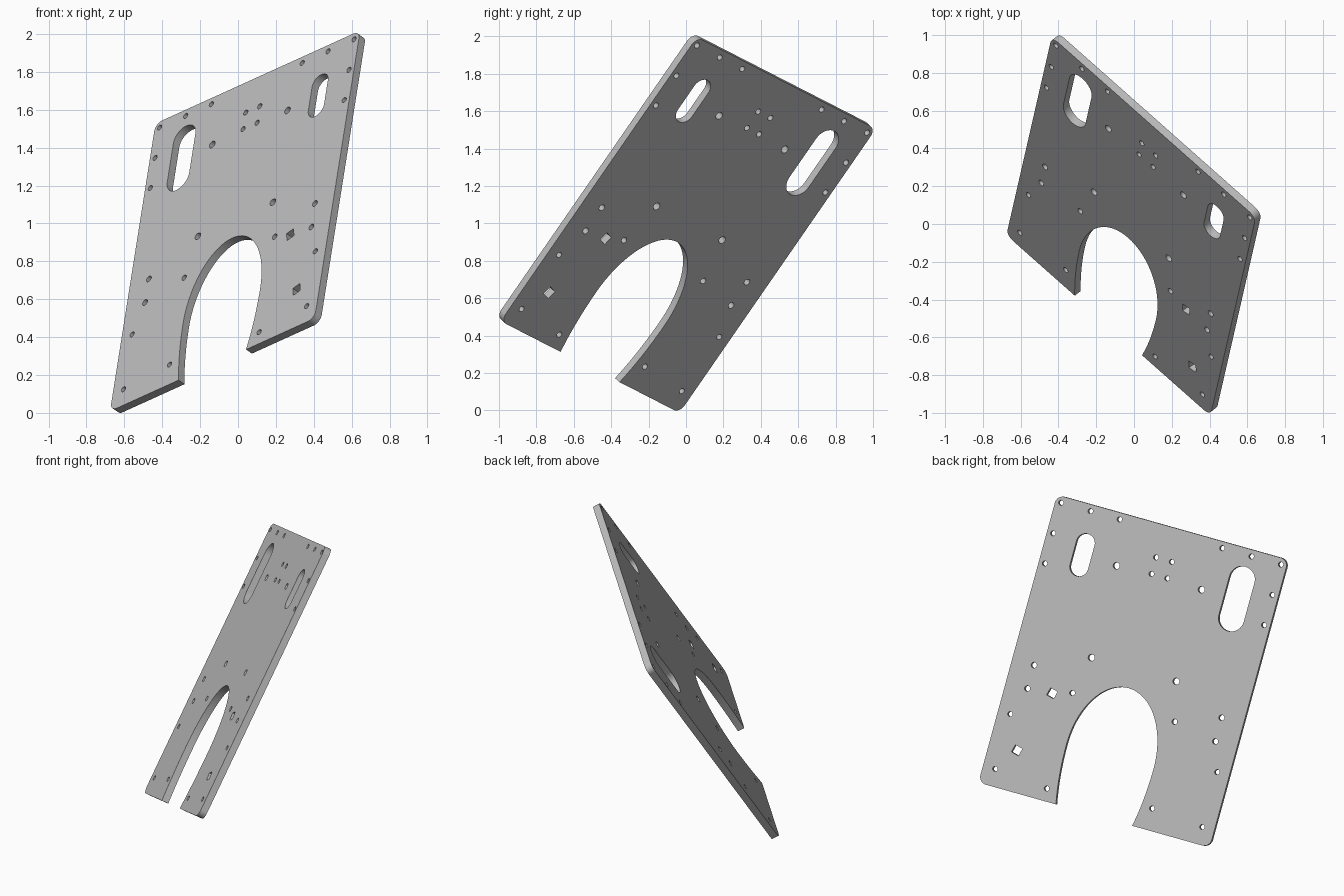
import bpy, bmesh, math
from mathutils import Vector, Matrix

if "Cube" in bpy.data.objects:
    bpy.data.objects.remove(bpy.data.objects["Cube"])

W, H, R, T = 0.762, 0.931, 0.05, 0.045     # half width, half height, corner radius, thickness

def arc(cx, cy, rx, ry, a0, a1, n):
    return [(cx + rx * math.cos(math.radians(a0 + (a1 - a0) * i / n)),
             cy + ry * math.sin(math.radians(a0 + (a1 - a0) * i / n))) for i in range(n + 1)]

def circle(x, y, r, n=20):
    return arc(x, y, r, r, 0, 360, n)[:-1]

def slot(x, y, r, half):
    return arc(x, y + half, r, r, 0, 180, 16) + arc(x, y - half, r, r, 180, 360, 16)

def square(x, y, s, deg):
    return [(x + s * math.cos(math.radians(deg + k)), y + s * math.sin(math.radians(deg + k)))
            for k in (45, 135, 225, 315)]

# outer outline: rounded corners, then the arched cut-out in the bottom edge
outline = (arc(W - R, -H + R, R, R, 270, 360, 8) + arc(W - R, H - R, R, R, 0, 90, 8)
           + arc(-W + R, H - R, R, R, 90, 180, 8) + arc(-W + R, -H + R, R, R, 180, 270, 8))
low, top, wide, mid = 0.786, 0.44, 0.287, -0.55
s = math.degrees(math.asin((H + mid) / low))
outline += arc(0, mid, wide, low, 180 + s, 180, 10)
outline += arc(0, mid, wide, top, 180, 0, 36)[1:]
outline += arc(0, mid, wide, low, 0, -s, 10)[1:]
loops = [outline]

# mirrored pairs of round holes (x, y, radius)
for x, y, r in [(.724, .890, .016), (.53, .889, .016), (.338, .889, .016),
                (.722, .693, .016), (.722, .498, .016), (.28, .605, .021),
                (.052, .722, .016), (.052, .615, .016), (.279, .011, .021),
                (.618, -.131, .018), (.619, -.283, .018), (.682, -.465, .016),
                (.682, -.82, .016), (.337, -.234, .017)]:
    loops += [circle(x, y, r), circle(-x, y, r)]

# unpaired holes, square holes and the two unequal slots
loops += [circle(.334, -.851, .016), circle(-.344, -.793, .016)]
loops += [square(.46, -.27, .036, 14), square(.58, -.672, .036, 14)]
loops += [slot(-.511, .609, .082, .126), slot(.507, .612, .059, .077)]

# filled flat curve with thickness
cu = bpy.data.curves.new("plate_profile", 'CURVE')
cu.dimensions = '2D'
cu.fill_mode = 'BOTH'
cu.extrude = T / 2
for pts in loops:
    sp = cu.splines.new('POLY')
    sp.points.add(len(pts) - 1)
    for p, (x, y) in zip(sp.points, pts):
        p.co = (x, y, 0, 1)
    sp.use_cyclic_u = True
plate = bpy.data.objects.new("mounting_plate", cu)
bpy.context.collection.objects.link(plate)
bpy.context.view_layer.objects.active = plate
plate.select_set(True)
bpy.ops.object.convert(target='MESH')
plate = bpy.context.view_layer.objects.active
plate.name = "mounting_plate"

# tilt the plate into place and stand it on the ground
v = Vector((.129, .564, .816)).normalized()
u = Vector((.708, -.63, .318))
u = (u - v * u.dot(v)).normalized()
n = u.cross(v)
tilt = Matrix((u, v, n)).transposed().to_4x4()
bm = bmesh.new()
bm.from_mesh(plate.data)
bmesh.ops.remove_doubles(bm, verts=bm.verts, dist=1e-4)
bmesh.ops.recalc_face_normals(bm, faces=bm.faces)
bm.transform(tilt)
lo = [min(p.co[i] for p in bm.verts) for i in range(3)]
hi = [max(p.co[i] for p in bm.verts) for i in range(3)]
bm.transform(Matrix.Translation((-(lo[0] + hi[0]) / 2, -(lo[1] + hi[1]) / 2, -lo[2])))
bm.to_mesh(plate.data)
bm.free()

# single grey metal
mat = bpy.data.materials.new("light_grey_metal")
mat.diffuse_color = (0.5, 0.5, 0.5, 1)
mat.use_nodes = True
mat.node_tree.nodes["Principled BSDF"].inputs["Base Color"].default_value = mat.diffuse_color
plate.data.materials.clear()
plate.data.materials.append(mat)
bpy.ops.object.shade_smooth_by_angle(angle=math.radians(30))
